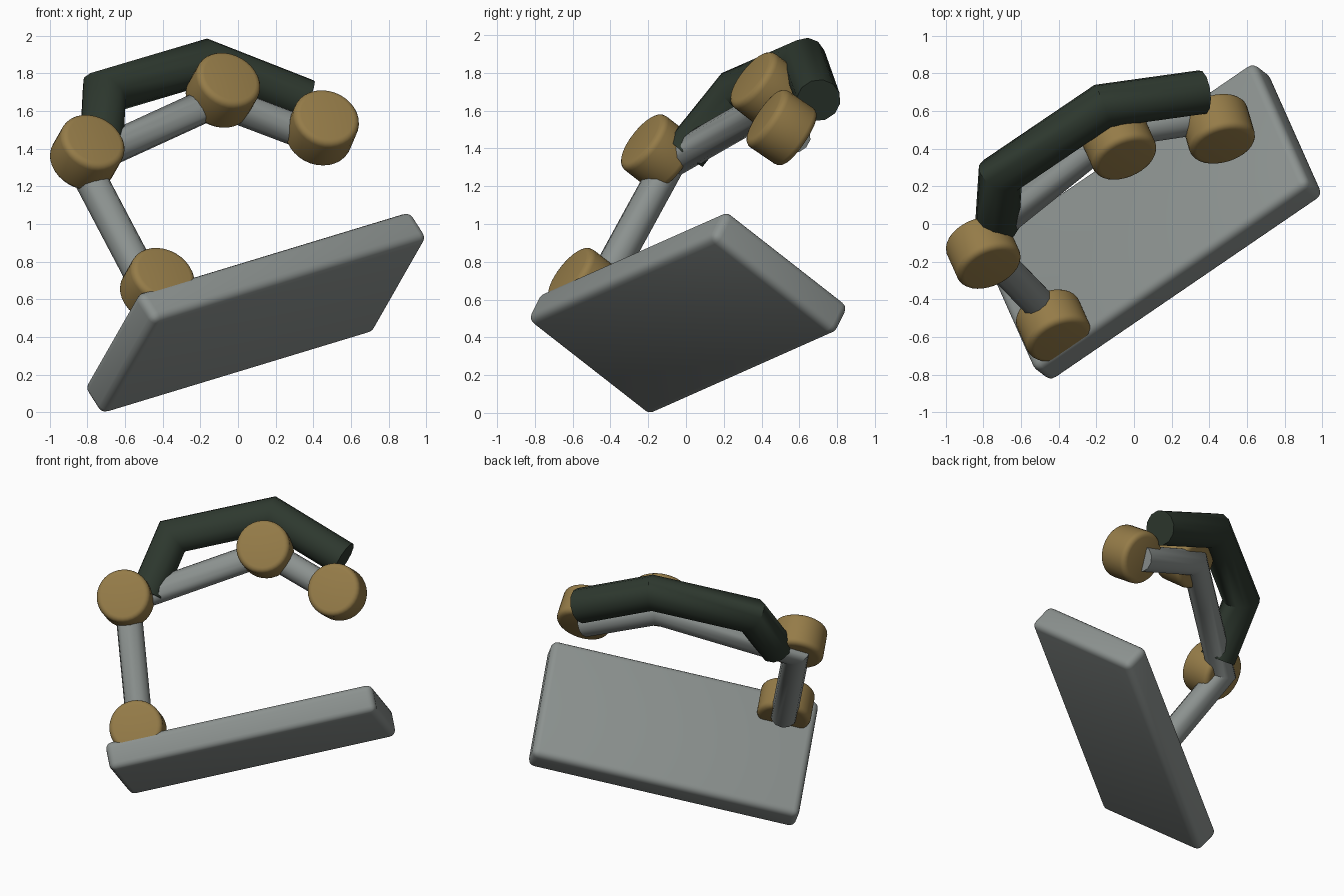
import bpy, bmesh, math
from mathutils import Matrix, Vector

cube = bpy.data.objects.get("Cube")
if cube:
    bpy.data.objects.remove(cube, do_unlink=True)


def material(name, rgb):
    mat = bpy.data.materials.new(name)
    mat.use_nodes = True
    colour = (*rgb, 1)
    mat.diffuse_color = colour
    mat.node_tree.nodes["Principled BSDF"].inputs["Base Color"].default_value = colour
    return mat


GREY = material("steel grey", (0.26, 0.285, 0.275))
BRASS = material("dull brass", (0.30, 0.20, 0.065))
DARK = material("dark green", (0.027, 0.040, 0.028))

# Tilted frame of the whole machine: along the plate, backwards, off the plate
along = Vector((0.801, 0.547, 0.243)).normalized()
back = Vector((-0.498, 0.385, 0.777)).cross(along).normalized()
up = along.cross(back)
FRAME = Matrix((along, back, up)).transposed().to_4x4()


def finish(name, bm, mat, local=Matrix()):
    bmesh.ops.recalc_face_normals(bm, faces=bm.faces)
    mesh = bpy.data.meshes.new(name)
    bm.to_mesh(mesh)
    bm.free()
    mesh.materials.append(mat)
    obj = bpy.data.objects.new(name, mesh)
    bpy.context.collection.objects.link(obj)
    obj.matrix_world = FRAME @ local
    bpy.ops.object.select_all(action="DESELECT")
    obj.select_set(True)
    bpy.context.view_layer.objects.active = obj
    bpy.ops.object.shade_smooth_by_angle(angle=math.radians(40))
    return obj


def round_edges(bm, width):
    sharp = [e for e in bm.edges if e.calc_face_angle(0) > 1]
    bmesh.ops.bevel(bm, geom=sharp, offset=width, segments=4,
                    profile=0.5, affect="EDGES")


def plate(name, centre, size):
    bm = bmesh.new()
    bmesh.ops.create_cube(bm, size=1)
    bmesh.ops.scale(bm, vec=size, verts=bm.verts)
    round_edges(bm, 0.045)
    finish(name, bm, GREY, Matrix.Translation(centre))


def joint(name, centre, turn=0):
    bm = bmesh.new()
    bmesh.ops.create_cone(bm, cap_ends=True, segments=32,
                          radius1=0.18, radius2=0.18, depth=0.23)
    round_edges(bm, 0.035)
    place = (Matrix.Translation(centre) @ Matrix.Rotation(turn, 4, "Z")
             @ Matrix.Rotation(math.pi / 2, 4, "X"))
    finish(name, bm, BRASS, place)


def tube(name, path, radius, mat, sides=12):
    """Sweep a round section along a path with mitred corners."""
    bm = bmesh.new()
    pts = [Vector(p) for p in path]
    side = Vector((0, 1, 0))
    rings = []
    for i, p in enumerate(pts):
        a = (p - pts[max(i - 1, 0)]).normalized()
        b = (pts[min(i + 1, len(pts) - 1)] - p).normalized()
        tangent = (a + b).normalized()
        run = b if b.length else a
        across = tangent.cross(side) / tangent.dot(run)
        rings.append([bm.verts.new(p + radius * (side * math.cos(t) + across * math.sin(t)))
                      for t in (math.tau * k / sides for k in range(sides))])
    for low, high in zip(rings, rings[1:]):
        for k in range(sides):
            n = (k + 1) % sides
            bm.faces.new((low[k], low[n], high[n], high[k]))
    bm.faces.new(rings[0])
    bm.faces.new(rings[-1])
    finish(name, bm, mat)


# Base plate
plate("base_plate", (0.21, -0.33, 0.368), (1.82, 0.88, 0.195))

# Joint drums
JOINT_Y, TUBE_Y = -0.65, -0.56
pivots = {"base_joint": (-0.475, 0.53), "elbow_joint": (-0.39, 1.413),
          "wrist_joint": (0.585, 1.533), "tip_joint": (1.003, 1.145)}
for name, (x, z) in pivots.items():
    joint(name, (x, JOINT_Y, z), -0.12 if name == "tip_joint" else 0)

# Arm link behind the joints
tube("arm_link", [(x, TUBE_Y, z) for x, z in pivots.values()], 0.088, GREY)

# Thick hose over the upper arm
hose = [(-0.25, 1.43), (-0.014, 1.775), (0.663, 1.771), (1.077, 1.374)]
tube("upper_hose", [(x, TUBE_Y, z) for x, z in hose], 0.118, DARK)
